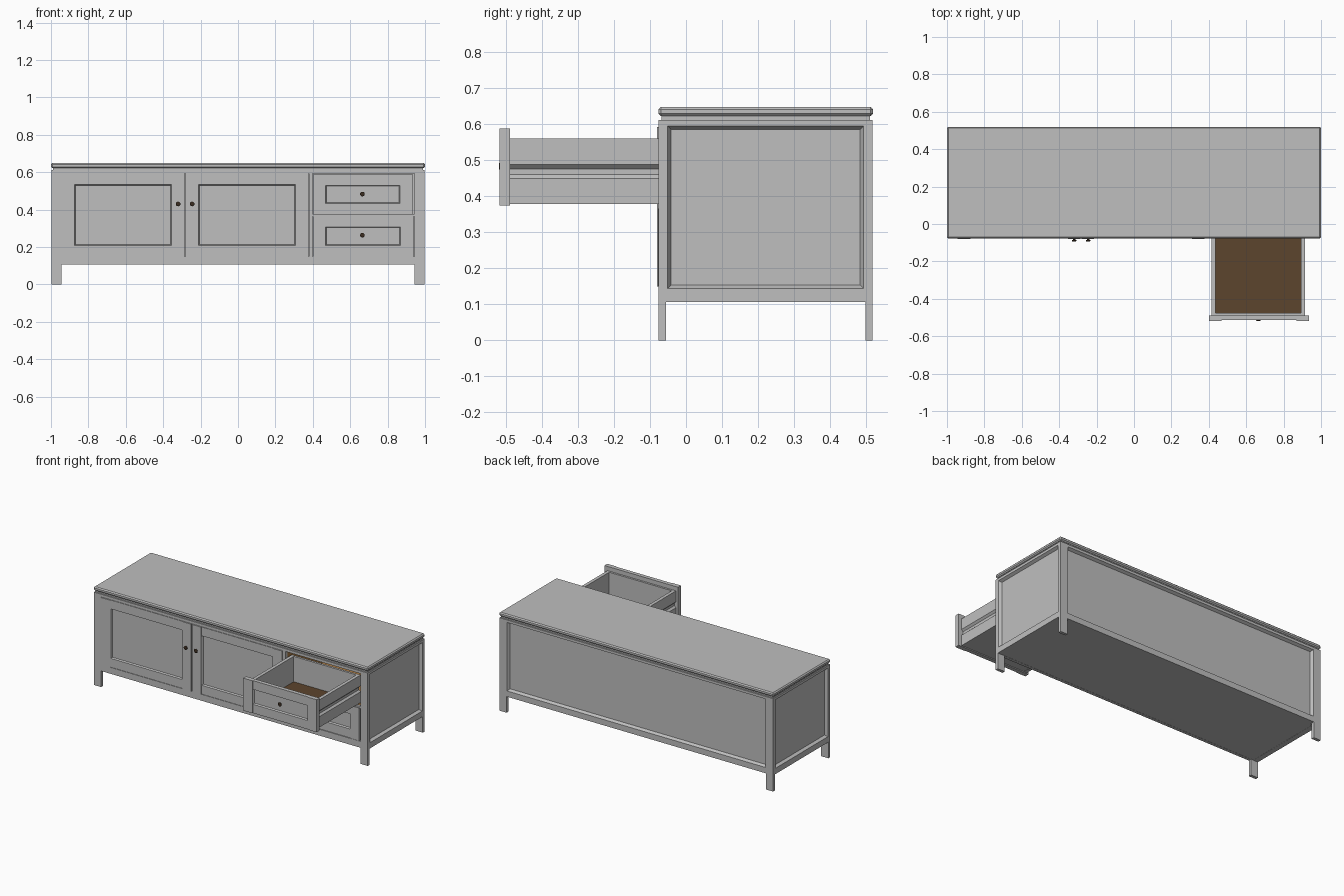
import bpy, bmesh, math
from mathutils import Vector

if "Cube" in bpy.data.objects:
    bpy.data.objects.remove(bpy.data.objects["Cube"])


def material(name, col):
    m = bpy.data.materials.new(name)
    m.diffuse_color = (*col, 1)
    m.use_nodes = True
    m.node_tree.nodes["Principled BSDF"].inputs["Base Color"].default_value = m.diffuse_color
    return m


GREY = material("painted_grey", (0.52, 0.52, 0.52))
BROWN = material("dark_wood", (0.107, 0.058, 0.026))
OAK = material("warm_oak", (0.40, 0.20, 0.06))
KNOB = material("knob_bronze", (0.045, 0.027, 0.015))


def finish(name, bm, mat):
    bmesh.ops.recalc_face_normals(bm, faces=bm.faces)
    me = bpy.data.meshes.new(name)
    bm.to_mesh(me)
    bm.free()
    me.materials.append(mat)
    ob = bpy.data.objects.new(name, me)
    bpy.context.collection.objects.link(ob)
    return ob


def box(name, x, y, z, mat=GREY, bevel=0):
    bm = bmesh.new()
    bmesh.ops.create_cube(bm, size=1)
    for v in bm.verts:
        v.co = [a + (b - a) * (c + 0.5) for (a, b), c in zip((x, y, z), v.co)]
    if bevel:
        bmesh.ops.bevel(bm, geom=bm.edges[:], offset=bevel, segments=1, affect='EDGES')
    return finish(name, bm, mat)


def framed_panel(name, origin, u, v, n, w, h, t, mu, top, bottom, slope, depth):
    """Slab whose outer face (along n) has a recessed field with sloped edges."""
    o, u, v, n = map(Vector, (origin, u, v, n))
    bm = bmesh.new()

    def ring(a0, a1, b0, b1, d):
        return [bm.verts.new(o + u * a + v * b + n * d)
                for a, b in ((a0, b0), (a1, b0), (a1, b1), (a0, b1))]
    s = slope
    rings = [ring(0, w, 0, h, -t), ring(0, w, 0, h, 0),
             ring(mu, w - mu, bottom, h - top, 0),
             ring(mu + s, w - mu - s, bottom + s, h - top - s, -depth)]
    for r, q in zip(rings, rings[1:]):
        for i in range(4):
            j = (i + 1) % 4
            bm.faces.new((r[i], r[j], q[j], q[i]))
    bm.faces.new(rings[0])
    bm.faces.new(rings[-1])
    return finish(name, bm, GREY)


def knob(name, x, y, z):
    """Small turned knob: (radius, distance) profile spun about y, base at y."""
    prof = [(0.006, 0.0), (0.006, -0.004), (0.0125, -0.007), (0.0125, -0.011), (0.008, -0.014)]
    bm = bmesh.new()
    rings = [[bm.verts.new((x + r * math.cos(k * math.pi / 8), y + d,
                            z + r * math.sin(k * math.pi / 8))) for k in range(16)]
             for r, d in prof]
    for a, b in zip(rings, rings[1:]):
        for i in range(16):
            j = (i + 1) % 16
            bm.faces.new((a[i], a[j], b[j], b[i]))
    bm.faces.new(rings[0])
    bm.faces.new(rings[-1])
    return finish(name, bm, KNOB)


def panel_front(name, x0, x1, z0, z1, y, t):
    """Door or drawer front: two proud stiles around a railed, recessed field."""
    sw = 0.068
    box(name + "_left_stile", (x0, x0 + sw), (y, y + t), (z0, z1))
    box(name + "_right_stile", (x1 - sw, x1), (y, y + t), (z0, z1))
    framed_panel(name + "_field", (x0 + sw, y + 0.004, z0), (1, 0, 0), (0, 0, 1), (0, -1, 0),
                 x1 - x0 - 2 * sw, z1 - z0, t - 0.004, 0.001, 0.058, 0.058, 0.005, 0.010)


F, B = -0.076, 0.518           # carcass front and back
Z0, Z1 = 0.106, 0.612          # carcass bottom and top

# corner posts that run down into legs
for sx, side in ((-1, "left"), (1, "right")):
    xs = sorted((sx * 0.945, sx * 0.998))
    box("front_leg_" + side, xs, (F, F + 0.02), (0, Z1))
    box("back_leg_" + side, xs, (B - 0.02, B), (0, Z1))
    # recessed side panel
    framed_panel("side_panel_" + side, (sx * 0.998, F + 0.02, Z0), (0, 1, 0), (0, 0, 1), (sx, 0, 0),
                 B - F - 0.04, Z1 - Z0, 0.035, 0.005, 0.017, 0.038, 0.010, 0.018)

# recessed back panel
framed_panel("back_panel", (-0.945, B, Z0), (1, 0, 0), (0, 0, 1), (0, 1, 0),
             1.89, Z1 - Z0, 0.03, 0.003, 0.017, 0.038, 0.010, 0.018)

# front frame
box("bottom_rail", (-0.945, 0.945), (F, F + 0.02), (Z0, 0.148))
box("top_rail", (-0.945, 0.945), (F, F + 0.02), (0.594, Z1))
box("front_divider", (0.379, 0.399), (F, F + 0.02), (0.148, 0.594))
box("drawer_rail", (0.399, 0.945), (F + 0.002, F + 0.02), (0.364, 0.376))

# inside boards
box("bottom_board", (-0.964, 0.964), (F + 0.02, B - 0.03), (Z0 + 0.001, 0.135))
box("inner_divider", (0.382, 0.397), (F + 0.02, B - 0.03), (0.135, 0.605), OAK)
box("inner_shelf", (0.397, 0.963), (F + 0.02, B - 0.03), (0.362, 0.372), OAK)

# table top over a shadow gap
box("top_gap_strip", (-0.990, 0.990), (F + 0.008, B - 0.008), (0.604, 0.626))
box("table_top", (-1, 1), (F - 0.001, B + 0.001), (0.622, 0.648), GREY, 0.007)

# doors and closed drawer
panel_front("left_door", -0.943, -0.286, 0.150, 0.592, F - 0.004, 0.022)
panel_front("right_door", -0.281, 0.377, 0.150, 0.592, F - 0.004, 0.022)
panel_front("lower_drawer", 0.400, 0.938, 0.150, 0.366, F - 0.002, 0.022)
knob("left_door_knob", -0.32, F - 0.004, 0.43)
knob("right_door_knob", -0.245, F - 0.004, 0.43)
knob("lower_drawer_knob", 0.665, F + 0.012, 0.263)

# open drawer
D = -0.518
panel_front("upper_drawer", 0.400, 0.936, 0.374, 0.588, D, 0.030)
knob("upper_drawer_knob", 0.665, D + 0.013, 0.483)
E = -0.03
for xo, d, side in ((0.415, 1, "left"), (0.915, -1, "right")):
    # drawer side with a runner groove, extruded front to back
    prof = [(0, 0.378), (0.022, 0.378), (0.022, 0.56), (0, 0.56),
            (0, 0.488), (0.012, 0.476), (0.012, 0.460), (0, 0.449)]
    bm = bmesh.new()
    face = bm.faces.new([bm.verts.new((xo + d * a, D + 0.03, z)) for a, z in prof])
    ext = bmesh.ops.extrude_face_region(bm, geom=[face], use_keep_orig=True)
    for v in ext["geom"]:
        if isinstance(v, bmesh.types.BMVert):
            v.co.y = E
    finish("drawer_side_" + side, bm, GREY)
box("drawer_inner_front", (0.437, 0.893), (D + 0.03, D + 0.043), (0.38, 0.56))
box("drawer_back", (0.437, 0.893), (E - 0.015, E), (0.38, 0.56))
box("drawer_underside", (0.437, 0.893), (D + 0.043, E - 0.015), (0.38, 0.387))
box("drawer_floor", (0.437, 0.893), (D + 0.043, E - 0.015), (0.387, 0.393), BROWN)
